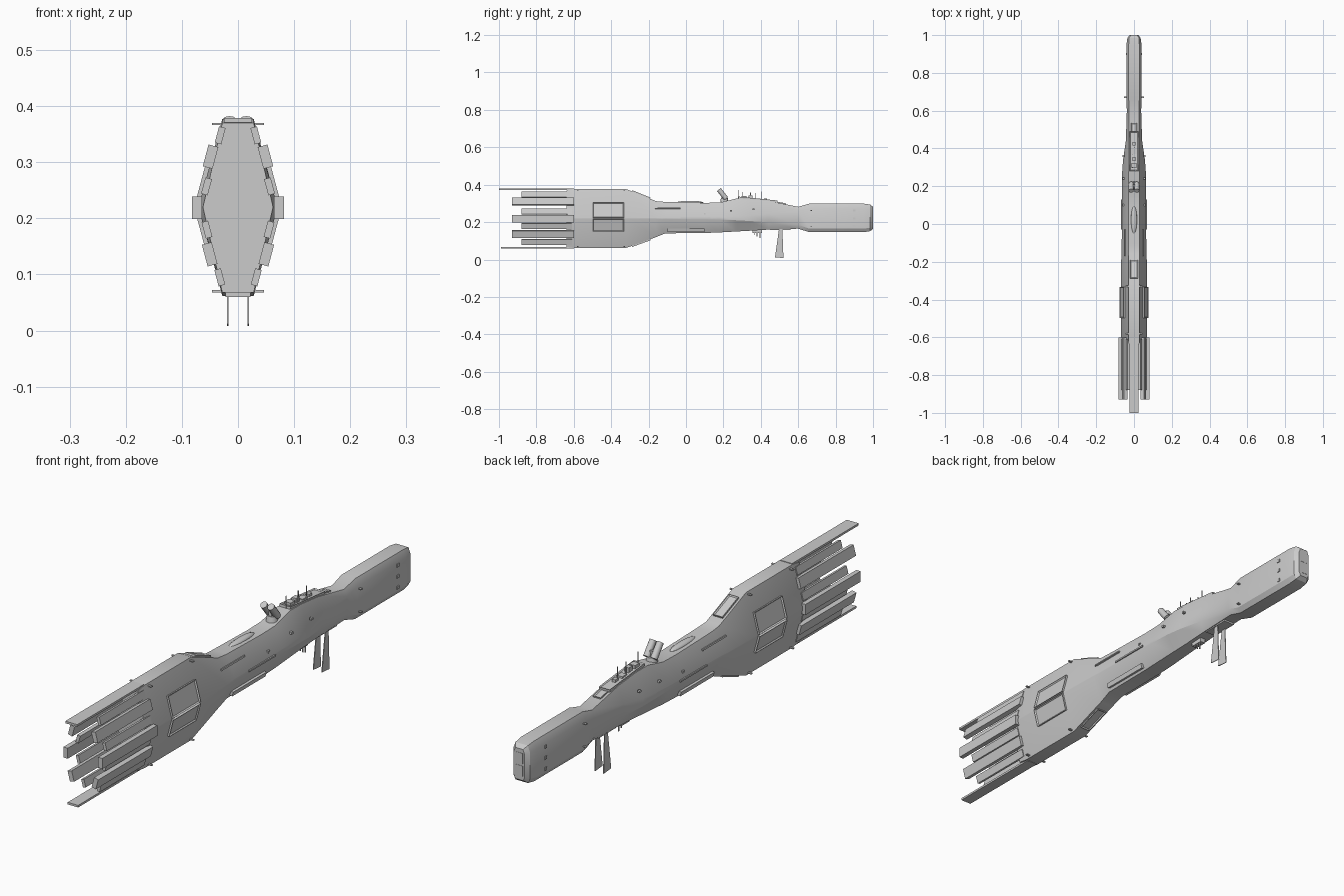
import bpy, bmesh, math
from mathutils import Matrix, Vector

cube = bpy.data.objects.get("Cube")
if cube:
    bpy.data.objects.remove(cube)

grey = bpy.data.materials.new("hull grey")
grey.use_nodes = True
grey.diffuse_color = (0.6, 0.6, 0.6, 1)
grey.node_tree.nodes["Principled BSDF"].inputs["Base Color"].default_value = (0.6, 0.6, 0.6, 1)


def finish(name, bm, smooth=None):
    bmesh.ops.recalc_face_normals(bm, faces=bm.faces)
    mesh = bpy.data.meshes.new(name)
    bm.to_mesh(mesh)
    bm.free()
    mesh.materials.append(grey)
    obj = bpy.data.objects.new(name, mesh)
    bpy.context.collection.objects.link(obj)
    if smooth:
        bpy.ops.object.select_all(action="DESELECT")
        obj.select_set(True)
        bpy.context.view_layer.objects.active = obj
        bpy.ops.object.shade_smooth_by_angle(angle=math.radians(smooth))
    return obj


def add_box(bm, center, size, rot=None):
    m = Matrix.Translation(center) @ (rot or Matrix()) @ Matrix.Diagonal((*size, 1))
    bmesh.ops.create_cube(bm, size=1, matrix=m)


def box(name, center, size, rot=None):
    bm = bmesh.new()
    add_box(bm, center, size, rot)
    return finish(name, bm)


def prism(name, outline, x0, x1):
    """Extrude a (y, z) outline from x0 to x1."""
    bm = bmesh.new()
    a = bm.faces.new([bm.verts.new((x0, y, z)) for y, z in outline])
    ext = bmesh.ops.extrude_face_region(bm, geom=[a])["geom"]
    bmesh.ops.translate(bm, vec=(x1 - x0, 0, 0), verts=[v for v in ext if isinstance(v, bmesh.types.BMVert)])
    return finish(name, bm)


def framed(name, center, size, rot):
    """Thin raised panel whose z side carries a recessed field inside a rim."""
    bm = bmesh.new()
    add_box(bm, (0, 0, 0), size)
    top = [f for f in bm.faces if f.normal.z > 0.9]
    bmesh.ops.inset_region(bm, faces=top, thickness=0.006)
    bmesh.ops.translate(bm, vec=(0, 0, -size[2] * 0.4), verts=top[0].verts)
    bm.transform(Matrix.Translation(center) @ rot)
    return finish(name, bm)


# Hull stations: y, top z, bottom z, top half width, side half width, upper and lower side z
stations = [
    (-0.64, 0.370, 0.068, 0.028, 0.062, 0.222, 0.218),
    (-0.60, 0.377, 0.062, 0.028, 0.070, 0.222, 0.218),
    (-0.32, 0.377, 0.062, 0.028, 0.070, 0.222, 0.218),
    (-0.16, 0.312, 0.120, 0.028, 0.067, 0.222, 0.218),
    (-0.11, 0.308, 0.140, 0.030, 0.065, 0.224, 0.216),
    (0.10, 0.303, 0.142, 0.030, 0.064, 0.226, 0.214),
    (0.18, 0.305, 0.145, 0.030, 0.064, 0.228, 0.212),
    (0.27, 0.326, 0.150, 0.028, 0.063, 0.232, 0.210),
    (0.34, 0.324, 0.154, 0.026, 0.058, 0.236, 0.206),
    (0.44, 0.314, 0.160, 0.026, 0.043, 0.246, 0.200),
    (0.60, 0.282, 0.165, 0.026, 0.038, 0.258, 0.185),
    (0.66, 0.299, 0.146, 0.028, 0.040, 0.272, 0.165),
    (0.95, 0.299, 0.146, 0.028, 0.040, 0.272, 0.165),
    (0.985, 0.294, 0.152, 0.026, 0.035, 0.270, 0.170),
    (1.00, 0.282, 0.164, 0.016, 0.023, 0.264, 0.178),
]
bm = bmesh.new()
rings = []
for y, top, bot, tw, sw, up, lo in stations:
    half = [(tw, top), (sw, up), (sw, lo), (tw, bot)]
    ring = half + [(-x, z) for x, z in reversed(half)]
    rings.append([bm.verts.new((x, y, z)) for x, z in ring])
for a, b in zip(rings, rings[1:]):
    for i in range(8):
        j = (i + 1) % 8
        bm.faces.new((a[i], a[j], b[j], b[i]))
bm.faces.new(rings[0])
bm.faces.new(rings[-1])
finish("hull", bm, 28)

# Side slope of the rear hull block
MID_Z, SLOPE = 0.22, math.atan2(0.042, 0.157)


def rear_x(z):
    return 0.070 - abs(z - MID_Z) * math.tan(SLOPE)


def lean(side, z):
    s = 0 if abs(z - MID_Z) < 0.01 else (-1 if z > MID_Z else 1)
    return Matrix.Rotation(side * s * SLOPE, 4, "Y")


for side, label in ((1, "left"), (-1, "right")):
    # Long outer bars and shorter inner bars trailing from the stern
    for i, z in enumerate((0.310, 0.219, 0.136)):
        box(f"{label}_long_bar_{i}", (side * (rear_x(z) + 0.003), -0.765, z), (0.018, 0.33, 0.040), lean(side, z))
    for i, z in enumerate((0.348, 0.257, 0.180, 0.095)):
        box(f"{label}_short_bar_{i}", (side * (rear_x(z) - 0.004), -0.745, z), (0.012, 0.27, 0.030), lean(side, z))
    # Framed armour panels above and below the side ridge
    for z, word in ((0.263, "upper"), (0.185, "lower")):
        rot = lean(side, z) @ Matrix.Rotation(side * math.pi / 2, 4, "Y")
        height = 0.082 if z > MID_Z else 0.070
        framed(f"{label}_{word}_panel", (side * (rear_x(z) + 0.002), -0.415, z), (height, 0.165, 0.012), rot)
    # Narrow strakes on the flanks
    box(f"{label}_lower_strake", (side * 0.041, 0.0, 0.158), (0.014, 0.20, 0.018), lean(side, 0.1))
    box(f"{label}_ridge_strake", (side * 0.066, 0.05, 0.222), (0.006, 0.16, 0.006))
    box(f"{label}_shoulder_strake", (side * 0.048, -0.10, 0.275), (0.006, 0.14, 0.006), lean(side, 0.3))
    # Hanging fin
    prism(f"{label}_hanging_fin", [(0.498, 0.17), (0.515, 0.17), (0.521, 0.008), (0.476, 0.012)],
          side * 0.0165, side * 0.0195)
    # Turret barrel, angled up and backward
    bm = bmesh.new()
    axis = Vector((0, -0.62, 0.78)).to_track_quat("Z", "Y").to_matrix().to_4x4()
    bmesh.ops.create_cone(bm, cap_ends=True, segments=12, radius1=0.013, radius2=0.013, depth=0.062,
                          matrix=Matrix.Translation((side * 0.015, 0.195, 0.350)) @ axis)
    finish(f"{label}_turret_barrel", bm, 40)
    # Small thruster fittings on the corners, flanks and nose
    bm = bmesh.new()
    for y, x, z in ((-0.33, 0.036, 0.368), (-0.33, 0.036, 0.070), (-0.58, 0.036, 0.368),
                    (-0.58, 0.036, 0.070), (0.67, 0.042, 0.262), (0.67, 0.042, 0.175)):
        add_box(bm, (side * x, y, z), (0.020, 0.008, 0.004))
    for z in (0.262, 0.220, 0.178):
        add_box(bm, (side * 0.040, 0.90, z), (0.006, 0.012, 0.012))
    for y, z in ((0.10, 0.245), (0.24, 0.262), (0.36, 0.270)):
        add_box(bm, (side * 0.056, y, z), (0.010, 0.010, 0.008))
    finish(f"{label}_thruster_fittings", bm)

# Long top and bottom stern blades
box("top_stern_blade", (0, -0.80, 0.375), (0.050, 0.40, 0.008))
box("bottom_stern_blade", (0, -0.795, 0.064), (0.044, 0.39, 0.008))

# Framed hatches on the sloping shoulders
pitch = math.atan2(0.065, 0.16)
framed("top_hatch", (0, -0.24, 0.346), (0.040, 0.105, 0.010), Matrix.Rotation(-pitch, 4, "X"))
under = Matrix.Rotation(math.atan2(0.058, 0.16), 4, "X") @ Matrix.Rotation(math.pi, 4, "Y")
framed("bottom_hatch", (0, -0.24, 0.090), (0.040, 0.105, 0.010), under)

# Capsule blister on the spine
bm = bmesh.new()
bmesh.ops.create_uvsphere(bm, u_segments=16, v_segments=8, radius=1,
                          matrix=Matrix.Translation((0, 0.02, 0.304)) @ Matrix.Diagonal((0.016, 0.075, 0.010, 1)))
finish("spine_blister", bm, 40)

# Turret base and yoke
bm = bmesh.new()
bmesh.ops.create_cone(bm, cap_ends=True, segments=16, radius1=0.022, radius2=0.018, depth=0.022,
                      matrix=Matrix.Translation((0, 0.205, 0.318)))
add_box(bm, (0, 0.20, 0.338), (0.012, 0.018, 0.024))
finish("turret_base", bm, 40)

# Bridge deck: rim, raised blocks and masts
framed("bridge_deck", (0, 0.385, 0.321), (0.046, 0.21, 0.010), Matrix.Rotation(-0.10, 4, "X"))
bm = bmesh.new()
for y, w, d, h in ((0.31, 0.026, 0.026, 0.020), (0.345, 0.018, 0.022, 0.026),
                   (0.385, 0.024, 0.028, 0.014), (0.425, 0.014, 0.018, 0.018)):
    add_box(bm, (0, y, 0.321 + h / 2 - (y - 0.31) * 0.1), (w, d, h))
for x, y, top in ((0.006, 0.28, 0.372), (-0.008, 0.30, 0.362), (0.010, 0.345, 0.358),
                  (-0.006, 0.37, 0.356), (0.004, 0.405, 0.364)):
    add_box(bm, (x, y, (top + 0.31) / 2), (0.003, 0.003, top - 0.31))
finish("bridge_blocks_and_masts", bm)
framed("forward_hatch", (0, 0.505, 0.302), (0.032, 0.06, 0.008), Matrix.Rotation(-0.19, 4, "X"))

# Ventral sensors and fin mount
bm = bmesh.new()
add_box(bm, (0, 0.505, 0.163), (0.046, 0.11, 0.012))
add_box(bm, (0, 0.38, 0.150), (0.022, 0.05, 0.018))
for y, low in ((0.365, 0.132), (0.38, 0.122), (0.395, 0.115)):
    add_box(bm, (0.006, y, (low + 0.155) / 2), (0.004, 0.004, 0.155 - low))
finish("ventral_sensors", bm)

# Inset plates on the nose tip
for z in (0.247, 0.199):
    box("nose_plate", (0, 0.999, z), (0.030, 0.004, 0.040))
